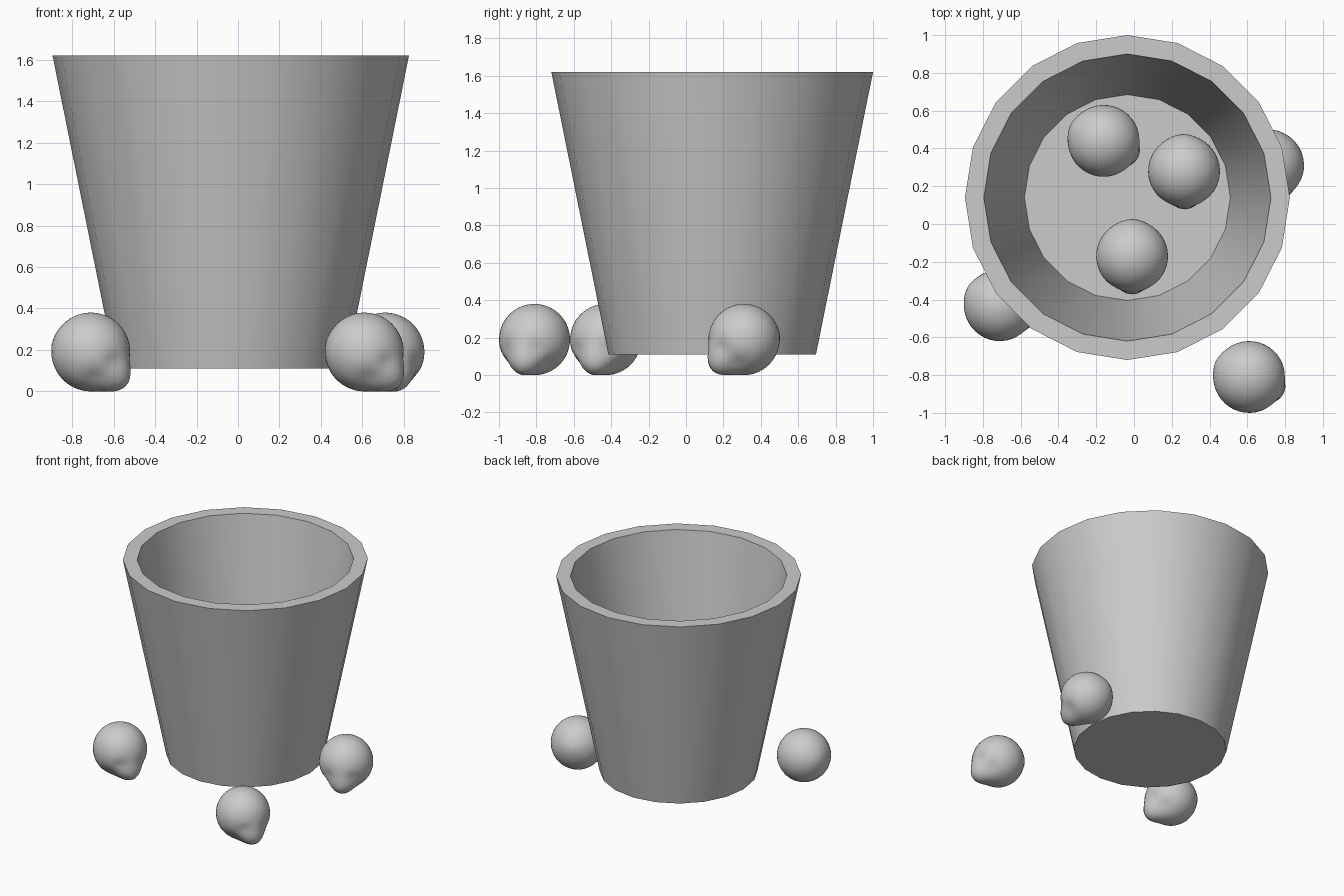
import bpy, bmesh, math
from mathutils import Vector

if "Cube" in bpy.data.objects:
    bpy.data.objects.remove(bpy.data.objects["Cube"])


def add_mesh(name, bm, loc, turn=0, angle=40):
    bmesh.ops.recalc_face_normals(bm, faces=bm.faces[:])
    me = bpy.data.meshes.new(name)
    bm.to_mesh(me)
    bm.free()
    ob = bpy.data.objects.new(name, me)
    ob.location = loc
    ob.rotation_euler.z = math.radians(turn)
    bpy.context.collection.objects.link(ob)
    bpy.ops.object.select_all(action='DESELECT')
    bpy.context.view_layer.objects.active = ob
    ob.select_set(True)
    bpy.ops.object.shade_smooth_by_angle(angle=math.radians(angle))
    return ob


# Bucket: 20-sided tapered shell, profile as (radius, z) from base to inner floor
SIDES, FLOOR = 20, 0.3
profile = [(0.555, 0.11), (0.86, 1.62), (0.76, 1.62), (0.545, FLOOR)]
bm = bmesh.new()
rings = []
for r, z in profile:
    rings.append([bm.verts.new((r * math.cos(math.tau * i / SIDES),
                                r * math.sin(math.tau * i / SIDES), z))
                  for i in range(SIDES)])
for a, b in zip(rings, rings[1:]):
    for i in range(SIDES):
        j = (i + 1) % SIDES
        bm.faces.new((a[i], a[j], b[j], b[i]))
bm.faces.new(rings[0])
bm.faces.new(rings[-1])
add_mesh("bucket", bm, (-0.035, 0.14, 0))


# Heads: round cranium facing local +x, with a muzzle and a ridge at the back
R = 0.19


def bump(d, azimuth, elevation, width):
    az, el = math.radians(azimuth), math.radians(elevation)
    u = Vector((math.cos(el) * math.cos(az), math.cos(el) * math.sin(az), math.sin(el)))
    return math.exp(-(d.angle(u) / width) ** 2)


def head(name, loc, turn):
    bm = bmesh.new()
    bmesh.ops.create_uvsphere(bm, u_segments=40, v_segments=28, radius=R)
    for v in bm.verts:
        d = v.co.normalized()
        r = R
        r += 0.055 * bump(d, 0, -42, 0.42)          # muzzle and jaw
        r += 0.008 * bump(d, 180, 12, 0.35)         # back ridge
        for s in (-1, 1):
            r -= 0.012 * bump(d, s * 28, -14, 0.2)  # eye hollows
            r -= 0.010 * bump(d, s * 55, -40, 0.25)  # cheek hollows
        v.co = d * r
        v.co.x = min(v.co.x, 0.208)
        v.co.z = max(v.co.z, -R)
    add_mesh(name, bm, loc, turn, 60)


outside = [(-0.71, -0.43, -25), (0.61, -0.81, -25), (0.71, 0.31, -68)]
inside = [(-0.16, 0.44, -25), (0.265, 0.28, -88), (-0.01, -0.17, -90)]
for i, (x, y, turn) in enumerate(outside):
    head(f"outer_head_{i + 1}", (x, y, R), turn)
for i, (x, y, turn) in enumerate(inside):
    head(f"inner_head_{i + 1}", (x, y, FLOOR + R), turn)
